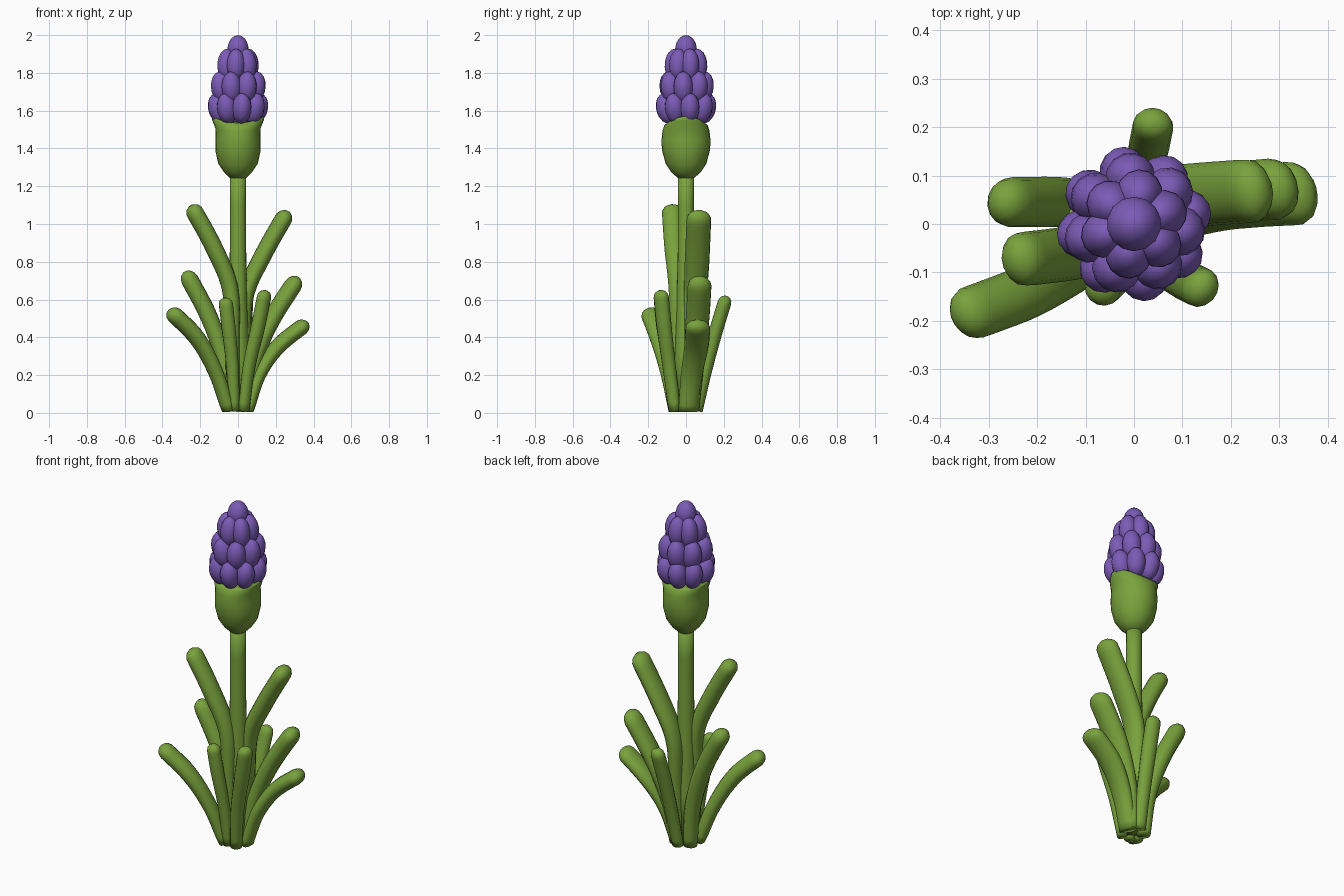
import bpy, bmesh, math
from mathutils import Vector, Matrix

if "Cube" in bpy.data.objects:
    bpy.data.objects.remove(bpy.data.objects["Cube"])


def material(name, rgb):
    m = bpy.data.materials.new(name)
    m.diffuse_color = (*rgb, 1)
    m.use_nodes = True
    m.node_tree.nodes["Principled BSDF"].inputs["Base Color"].default_value = m.diffuse_color
    return m


GREEN = material("leaf green", (0.19, 0.36, 0.045))
PURPLE = material("blossom purple", (0.20, 0.105, 0.47))


def finish(bm, name, mat):
    bmesh.ops.recalc_face_normals(bm, faces=bm.faces)
    for f in bm.faces:
        f.smooth = True
    me = bpy.data.meshes.new(name)
    bm.to_mesh(me)
    bm.free()
    me.materials.append(mat)
    ob = bpy.data.objects.new(name, me)
    bpy.context.collection.objects.link(ob)
    return ob


def skin(name, rings, mat):
    """Join rings of points into a closed, capped skin."""
    bm = bmesh.new()
    loops = [[bm.verts.new(p) for p in ring] for ring in rings]
    n = len(loops[0])
    for a, b in zip(loops, loops[1:]):
        for i in range(n):
            j = (i + 1) % n
            bm.faces.new((a[i], a[j], b[j], b[i]))
    bm.faces.new(loops[0])
    bm.faces.new(loops[-1])
    return finish(bm, name, mat)


def spline(pts, t):
    """Catmull-Rom point at t in 0..1."""
    p = [2 * pts[0] - pts[1]] + pts + [2 * pts[-1] - pts[-2]]
    s = t * (len(pts) - 1)
    i = min(int(s), len(pts) - 2)
    u = s - i
    a, b, c, d = p[i:i + 4]
    return 0.5 * (2 * b + (c - a) * u + (2 * a - 5 * b + 4 * c - d) * u * u
                  + (3 * b - a - 3 * c + d) * u ** 3)


def leaf(name, path, width, thick):
    """Flattened finger with a round tip, slightly narrower at its foot."""
    pts = [Vector(p) for p in path]
    tip = pts[-1] - pts[0]
    across = Vector((-tip.y, tip.x, 0)).normalized()
    length = sum((b - a).length for a, b in zip(pts, pts[1:]))
    ts = [k / 14 * 0.9 for k in range(14)] + [0.9, 0.935, 0.965, 0.985, 0.998]
    rings = []
    for t in ts:
        c = spline(pts, t)
        tan = (spline(pts, min(t + 0.01, 1)) - spline(pts, max(t - 0.01, 0))).normalized()
        out = across.cross(tan).normalized()
        size = 0.78 + 0.22 * min(1, t / 0.7)
        left = (1 - t) * length / (thick * 1.1)
        if left < 1:                                   # round off the tip
            size *= math.sqrt(max(0.01, 1 - (1 - left) ** 2))
        ring = []
        for k in range(14):
            a = math.tau * k / 14
            p = c + across * (width * size * math.cos(a)) + out * (thick * size * math.sin(a))
            p.z = max(p.z, 0.005)
            ring.append(p)
        rings.append(ring)
    return skin(name, rings, GREEN)


# Leaves: foot to tip
LEAVES = {
    "upper_left_leaf": ([(-.02, -.03, .02), (-.03, -.04, .35), (-.04, -.04, .65), (-.13, -.06, .88), (-.25, -.075, 1.10)], .056, .046),
    "upper_right_leaf": ([(.02, .03, .02), (.03, .04, .35), (.04, .05, .62), (.13, .06, .83), (.265, .07, 1.07)], .066, .046),
    "middle_left_leaf": ([(-.045, .025, .01), (-.07, .035, .25), (-.15, .045, .50), (-.28, .045, .75)], .052, .047),
    "middle_right_leaf": ([(.045, .02, .01), (.08, .04, .25), (.17, .06, .48), (.32, .075, .72)], .064, .047),
    "lower_left_leaf": ([(-.05, -.05, .01), (-.12, -.09, .22), (-.22, -.14, .40), (-.365, -.195, .545)], .056, .044),
    "lower_right_leaf": ([(.05, .01, .01), (.11, .03, .2), (.21, .055, .35), (.37, .065, .48)], .066, .042),
    "front_left_leaf": ([(-.02, -.06, .01), (-.03, -.09, .25), (-.05, -.12, .45), (-.068, -.135, .61)], .038, .036),
    "front_right_leaf": ([(.03, -.06, .01), (.06, -.09, .25), (.105, -.115, .45), (.145, -.135, .65)], .042, .036),
    "back_leaf": ([(.01, .06, .01), (.02, .10, .2), (.03, .155, .42), (.042, .215, .62)], .042, .036),
}
for leaf_name, (path, w, th) in LEAVES.items():
    leaf(leaf_name, path, w, th)


def circle(r, z, n=20):
    return [Vector((r * math.cos(math.tau * k / n), r * math.sin(math.tau * k / n), z)) for k in range(n)]


# Stem
skin("stem", [circle(r, z) for r, z in
              [(.06, .02), (.06, .3), (.05, .55), (.044, .8), (.042, 1.1), (.043, 1.3)]], GREEN)

# Cup: round below, two lips rising towards +x and -x
# each row: radius x, radius y, height at the x sides, height at the y sides
CUP = [(.04, .04, 1.24, 1.24), (.075, .078, 1.275, 1.275), (.105, .108, 1.32, 1.32),
       (.12, .127, 1.39, 1.39), (.12, .13, 1.45, 1.44), (.119, .125, 1.505, 1.49),
       (.137, .116, 1.55, 1.52), (.138, .10, 1.57, 1.535), (.11, .085, 1.555, 1.535),
       (.05, .05, 1.54, 1.54)]
rings = []
for rx, ry, zx, zy in CUP:
    rings.append([Vector((rx * math.cos(a), ry * math.sin(a), zy + (zx - zy) * math.cos(a) ** 2))
                  for a in (math.tau * k / 24 for k in range(24))])
skin("cup", rings, GREEN)


# Blossom: tiers of plump buds around a core, with one bud on top
def bud(bm, loc, size, lean=0, turn=0):
    m = (Matrix.Translation(loc) @ Matrix.Rotation(turn, 4, 'Z')
         @ Matrix.Rotation(lean, 4, 'Y') @ Matrix.Diagonal((*size, 1)))
    bmesh.ops.create_uvsphere(bm, u_segments=14, v_segments=9, radius=1, matrix=m)


TIERS = [("lower_buds", 8, .105, 1.612, .25, (.055, .052, .082), .19),
         ("middle_buds", 7, .092, 1.722, .15, (.055, .053, .086), -.15),
         ("upper_buds", 6, .062, 1.843, -.05, (.052, .049, .085), .35)]
for name, n, r, z, lean, size, phase in TIERS:
    bm = bmesh.new()
    for k in range(n):
        a = phase + math.tau * k / n
        bud(bm, (r * math.cos(a), r * math.sin(a), z), size, lean, a)
    finish(bm, name, PURPLE)

bm = bmesh.new()
bud(bm, (0, 0, 1.925), (.057, .057, .075))
finish(bm, "top_bud", PURPLE)
bm = bmesh.new()
bud(bm, (0, 0, 1.69), (.10, .10, .18))
finish(bm, "blossom_core", PURPLE)
